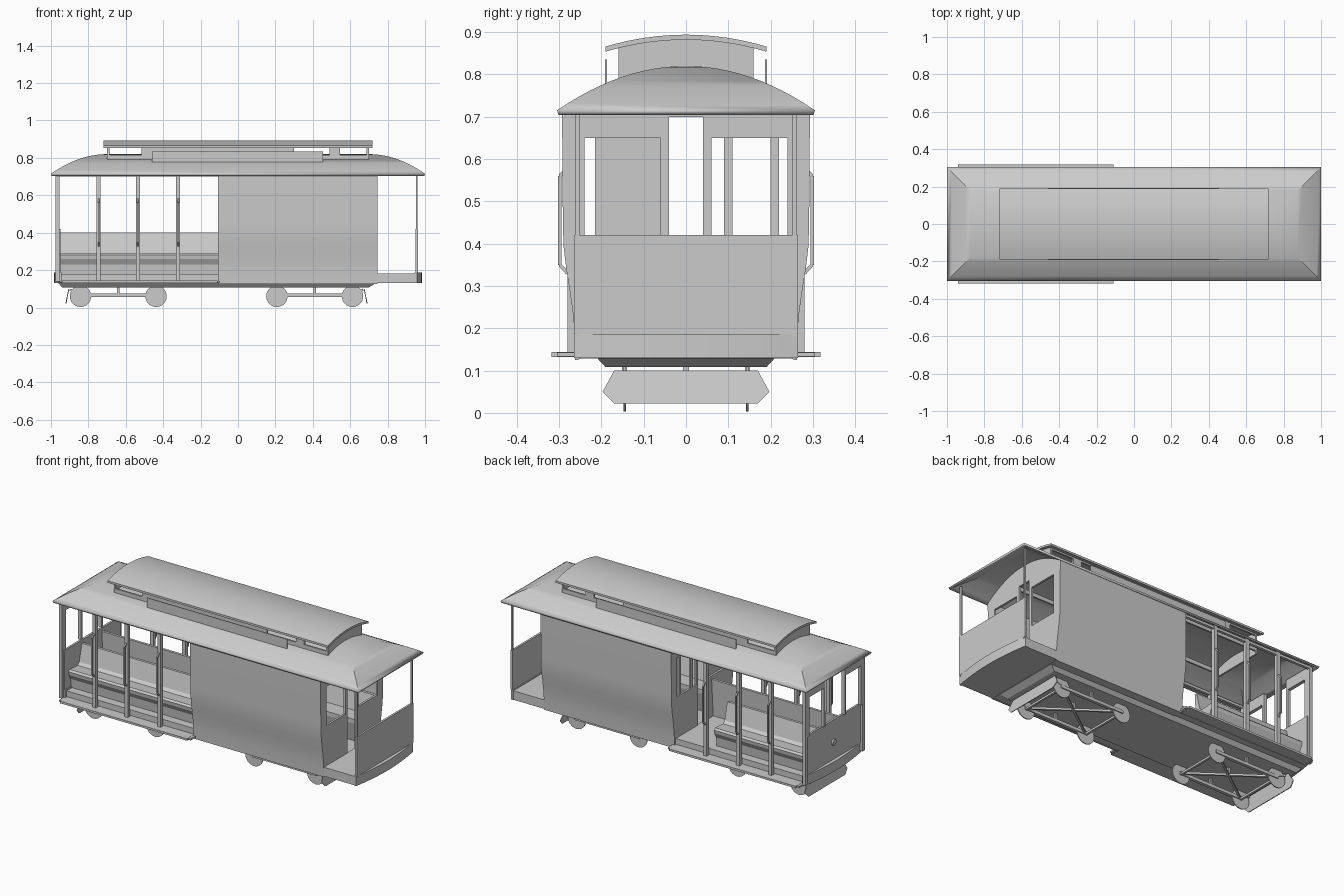
import bpy, bmesh, math
from mathutils import Vector

cube = bpy.data.objects.get("Cube")
if cube:
    bpy.data.objects.remove(cube, do_unlink=True)

grey = bpy.data.materials.new("plain grey")
grey.use_nodes = True
grey.diffuse_color = (0.6, 0.6, 0.6, 1)
grey.node_tree.nodes["Principled BSDF"].inputs["Base Color"].default_value = (0.6, 0.6, 0.6, 1)


def finish(name, bm, smooth=False):
    bmesh.ops.recalc_face_normals(bm, faces=bm.faces)
    me = bpy.data.meshes.new(name)
    bm.to_mesh(me)
    bm.free()
    me.materials.append(grey)
    ob = bpy.data.objects.new(name, me)
    bpy.context.collection.objects.link(ob)
    if smooth:
        bpy.ops.object.select_all(action='DESELECT')
        ob.select_set(True)
        bpy.context.view_layer.objects.active = ob
        bpy.ops.object.shade_smooth_by_angle(angle=math.radians(30))
    return ob


def add_box(bm, x0, x1, y0, y1, z0, z1):
    v = [bm.verts.new((x, y, z)) for x in (x0, x1) for y in (y0, y1) for z in (z0, z1)]
    for f in ((0, 1, 3, 2), (4, 6, 7, 5), (0, 4, 5, 1), (2, 3, 7, 6), (0, 2, 6, 4), (1, 5, 7, 3)):
        bm.faces.new([v[i] for i in f])


def boxes(name, *items):
    bm = bmesh.new()
    for b in items:
        add_box(bm, *b)
    return finish(name, bm)


def add_prism(bm, pts, a, b, axis='x'):
    """Extrude a (y, z) profile along x, or an (x, y) profile along z."""
    put = (lambda p, t: (t, p[0], p[1])) if axis == 'x' else (lambda p, t: (p[0], p[1], t))
    lo = [bm.verts.new(put(p, a)) for p in pts]
    hi = [bm.verts.new(put(p, b)) for p in pts]
    n = len(pts)
    bm.faces.new(lo)
    bm.faces.new(hi[::-1])
    for i in range(n):
        bm.faces.new((lo[i], lo[(i + 1) % n], hi[(i + 1) % n], hi[i]))


def prism(name, pts, a, b, axis='x', smooth=False):
    bm = bmesh.new()
    add_prism(bm, pts, a, b, axis)
    return finish(name, bm, smooth)


def flip(pts, s):
    return [(s * y, z) for y, z in pts]


def add_bar(bm, p, q, w):
    """Square bar between two points."""
    p, q = Vector(p), Vector(q)
    rot = (q - p).to_track_quat('Z', 'Y')
    ends = [[bm.verts.new(e + rot @ Vector((i * w / 2, j * w / 2, 0)))
             for i, j in ((-1, -1), (1, -1), (1, 1), (-1, 1))] for e in (p, q)]
    for i in range(4):
        j = (i + 1) % 4
        bm.faces.new((ends[0][i], ends[0][j], ends[1][j], ends[1][i]))
    bm.faces.new(ends[0])
    bm.faces.new(ends[1])


# Hipped, rounded main roof made of nested rectangles
bm = bmesh.new()
rings = []
for i in range(13):
    t = max(i / 12, 0.001)
    x, y, z = 0.7 + 0.3 * t, 0.305 * t, 0.715 + 0.105 * (1 - t * t)
    rings.append([bm.verts.new(c) for c in ((-x, -y, z), (x, -y, z), (x, y, z), (-x, y, z))])
bm.faces.new(rings[0])
for a, b in zip(rings, rings[1:]):
    for i in range(4):
        j = (i + 1) % 4
        bm.faces.new((a[i], a[j], b[j], b[i]))
roof = finish("main_roof", bm, True)
mod = roof.modifiers.new("thickness", 'SOLIDIFY')
mod.thickness = 0.012
mod.offset = -1

# Raised centre roof, its walls and the side boards
ys = [-0.19 + 0.38 * i / 16 for i in range(17)]
top = [(y, 0.866 + 0.028 * (1 - (y / 0.19) ** 2)) for y in ys]
prism("upper_roof", top + [(y, z - 0.012) for y, z in reversed(top)], -0.72, 0.72, smooth=True)
for s, side in ((-1, "front"), (1, "back")):
    y0, y1 = sorted((s * 0.150, s * 0.160))
    boxes(side + "_upper_wall", (-0.70, 0.70, y0, y1, 0.76, 0.815), (-0.70, 0.70, y0, y1, 0.853, 0.872),
          (-0.515, 0.30, y0, y1, 0.815, 0.855),
          *[(x, x + w, y0, y1, 0.815, 0.855) for x, w in ((-0.70, 0.012), (0.49, 0.055), (0.688, 0.012))])
    y0, y1 = sorted((s * 0.187, s * 0.192))
    boxes(side + "_roof_board", (-0.46, 0.455, y0, y1, 0.77, 0.835))
arc = [(0.16 * k / 8, 0.888 - 0.028 * (k / 8 * 0.84) ** 2) for k in range(-8, 9)]
for x, n in ((-0.70, "rear"), (0.69, "fore")):
    prism(n + "_upper_end", [(-0.16, 0.74)] + arc + [(0.16, 0.74)], x, x + 0.01)

# Cabin side walls: straight above, curving in towards the sill
outer = [(0.262, 0.125), (0.264, 0.20), (0.268, 0.24), (0.275, 0.29), (0.283, 0.34),
         (0.289, 0.39), (0.291, 0.44), (0.293, 0.715)]
inner = [(y - 0.008, z) for y, z in reversed(outer)]
for s, side in ((-1, "front"), (1, "back")):
    prism(side + "_cabin_wall", flip(outer + inner, s), -0.108, 0.745, smooth=True)

# Cabin bulkheads with arched tops, windows and a centre doorway
arch = [(0.288 * k / 10, 0.703 + 0.105 * (1 - (k / 10 * 0.945) ** 2)) for k in range(-10, 11)]
for x, n in ((-0.108, "mid"), (0.733, "platform")):
    bm = bmesh.new()
    a, b = x, x + 0.012
    add_prism(bm, [(-0.288, 0.70)] + arch + [(0.288, 0.70)], a, b)
    for s in (-1, 1):
        add_prism(bm, flip([(0.240, 0.13)] + outer[:-1] + [(0.289, 0.70), (0.240, 0.70)], s), a, b)
        for y0, y1, z0, z1 in ((0.06, 0.24, 0.13, 0.42), (0.06, 0.24, 0.65, 0.70), (0.04, 0.06, 0.13, 0.70)):
            add_box(bm, a, b, *sorted((s * y0, s * y1)), z0, z1)
    finish(n + "_bulkhead", bm)
boxes("sliding_door", (-0.094, -0.088, -0.215, -0.04, 0.15, 0.70))
boxes("bulkhead_posts", *[(-0.108, -0.096, y, y + 0.02, 0.42, 0.65) for y in (0.09, 0.20)])

# Floors, tapered underframe and bowed end sills
boxes("open_floor", (-0.96, -0.10, -0.25, 0.25, 0.13, 0.178))
boxes("cabin_floor", (-0.10, 0.74, -0.26, 0.26, 0.128, 0.15))
boxes("platform_floor", (0.74, 0.95, -0.262, 0.262, 0.13, 0.183))
bm = bmesh.new()
lo, hi = [[bm.verts.new(c) for c in ((-x0, -y, z), (x1, -y, z), (x1, y, z), (-x0, y, z))]
          for x0, x1, y, z in ((0.94, 0.70, 0.19, 0.108), (0.965, 0.745, 0.215, 0.135))]
bm.faces.new(lo)
bm.faces.new(hi)
for i in range(4):
    j = (i + 1) % 4
    bm.faces.new((lo[i], lo[j], hi[j], hi[i]))
finish("underframe", bm)
for s, n in ((-1, "rear"), (1, "fore")):
    bow = [(s * (0.958 + 0.025 * (1 - (k / 8) ** 2)), 0.265 * k / 8) for k in range(-8, 9)]
    prism(n + "_end_sill", [(s * 0.945, -0.265)] + bow + [(s * 0.945, 0.265)], 0.13, 0.187, 'z', True)
    x0, x1 = sorted((s * 0.950, s * 0.962))
    boxes(n + "_dash_panel", (x0, x1, -0.265, 0.265, 0.187, 0.42))
    # Running boards
    y0, y1 = sorted((s * 0.25, s * 0.318))
    ya, yb = sorted((s * 0.25, s * 0.305))
    boxes(n + "_running_board", (-0.94, -0.11, y0, y1, 0.132, 0.144), (-0.955, -0.095, ya, yb, 0.133, 0.143))

# End window frame, thin platform posts and headlight
bm = bmesh.new()
for s in (-1, 1):
    for y0, y1, z0, z1 in ((0.240, 0.265, 0.42, 0.712), (0.09, 0.103, 0.42, 0.712), (0.103, 0.24, 0.65, 0.712)):
        add_box(bm, -0.975, -0.955, *sorted((s * y0, s * y1)), z0, z1)
finish("rear_window_frame", bm)
boxes("platform_posts", *[(0.951, 0.961, y - 0.005, y + 0.005, 0.18, 0.715) for y in (-0.257, 0.257)])
disc = [(0.018 * math.cos(k * math.pi / 8), 0.29 + 0.018 * math.sin(k * math.pi / 8)) for k in range(16)]
prism("headlight", disc, -0.972, -0.955)

# Open section posts with grab rails
for s, side in ((-1, "front"), (1, "back")):
    bm = bmesh.new()
    for x in (-0.745, -0.535, -0.32):
        add_box(bm, x - 0.011, x + 0.011, *sorted((s * 0.258, s * 0.280)), 0.14, 0.725)
        rail = [(x, s * 0.28, 0.33), (x, s * 0.298, 0.35), (x, s * 0.298, 0.56), (x, s * 0.28, 0.58)]
        for p, q in zip(rail, rail[1:]):
            add_bar(bm, p, q, 0.008)
    add_box(bm, -0.975, -0.955, *sorted((s * 0.255, s * 0.278)), 0.14, 0.712)
    add_box(bm, -0.97, -0.10, *sorted((s * 0.262, s * 0.278)), 0.70, 0.715)
    finish(side + "_posts", bm)

# Benches: outward facing outside, wall benches in the cabin
bench = [(0.10, 0.178), (0.085, 0.40), (0.10, 0.40), (0.125, 0.30), (0.14, 0.285), (0.215, 0.29),
         (0.225, 0.28), (0.222, 0.26), (0.205, 0.23), (0.20, 0.178)]
prism("front_open_bench", flip(bench, -1), -0.95, -0.108)
prism("back_open_bench", bench, -0.95, -0.34)
wall_bench = [(0.258, 0.15), (0.275, 0.40), (0.26, 0.40), (0.235, 0.29), (0.14, 0.29), (0.14, 0.265), (0.165, 0.15)]
for s, side in ((-1, "front"), (1, "back")):
    prism(side + "_cabin_bench", flip(wall_bench, s), -0.08, 0.73)

# Trucks: wheels, rails, crossed braces and an outer guard plate
guard = [(-0.17, 0.022), (0.17, 0.022), (0.197, 0.05), (0.17, 0.10), (-0.17, 0.10), (-0.197, 0.05)]
for cx, d, n in ((-0.64, -1, "rear"), (0.41, 1, "fore")):
    bm = bmesh.new()
    for x in (cx - 0.202, cx + 0.202):
        for y in (-0.148, 0.142):
            ring = [(x + 0.057 * math.cos(k * math.pi / 16), 0.06 + 0.057 * math.sin(k * math.pi / 16))
                    for k in range(32)]
            a = [bm.verts.new((px, y, pz)) for px, pz in ring]
            b = [bm.verts.new((px, y + 0.006, pz)) for px, pz in ring]
            bm.faces.new(a)
            bm.faces.new(b)
            for k in range(32):
                m = (k + 1) % 32
                bm.faces.new((a[k], a[m], b[m], b[k]))
    finish(n + "_wheels", bm, True)
    bm = bmesh.new()
    for x in (cx - 0.202, cx + 0.202):
        add_bar(bm, (x, -0.145, 0.06), (x, 0.145, 0.06), 0.012)
    for s in (-1, 1):
        add_box(bm, cx - 0.21, cx + 0.21, s * 0.145 - 0.009, s * 0.145 + 0.009, 0.056, 0.074)
        add_bar(bm, (cx + d * 0.19, s * 0.145, 0.072), (cx + d * 0.26, s * 0.145, 0.095), 0.012)
        add_bar(bm, (cx, s * 0.145, 0.065), (cx, s * 0.145, 0.112), 0.012)
        add_bar(bm, (cx - 0.2, s * 0.145, 0.068), (cx + 0.2, -s * 0.145, 0.068), 0.012)
    add_bar(bm, (cx, 0, 0.065), (cx, 0, 0.112), 0.014)
    finish(n + "_truck_frame", bm)
    g = prism(n + "_guard", guard, cx + d * 0.262, cx + d * 0.267)
    for v in g.data.vertices:
        v.co.x += d * (0.10 - v.co.z) * 0.2
